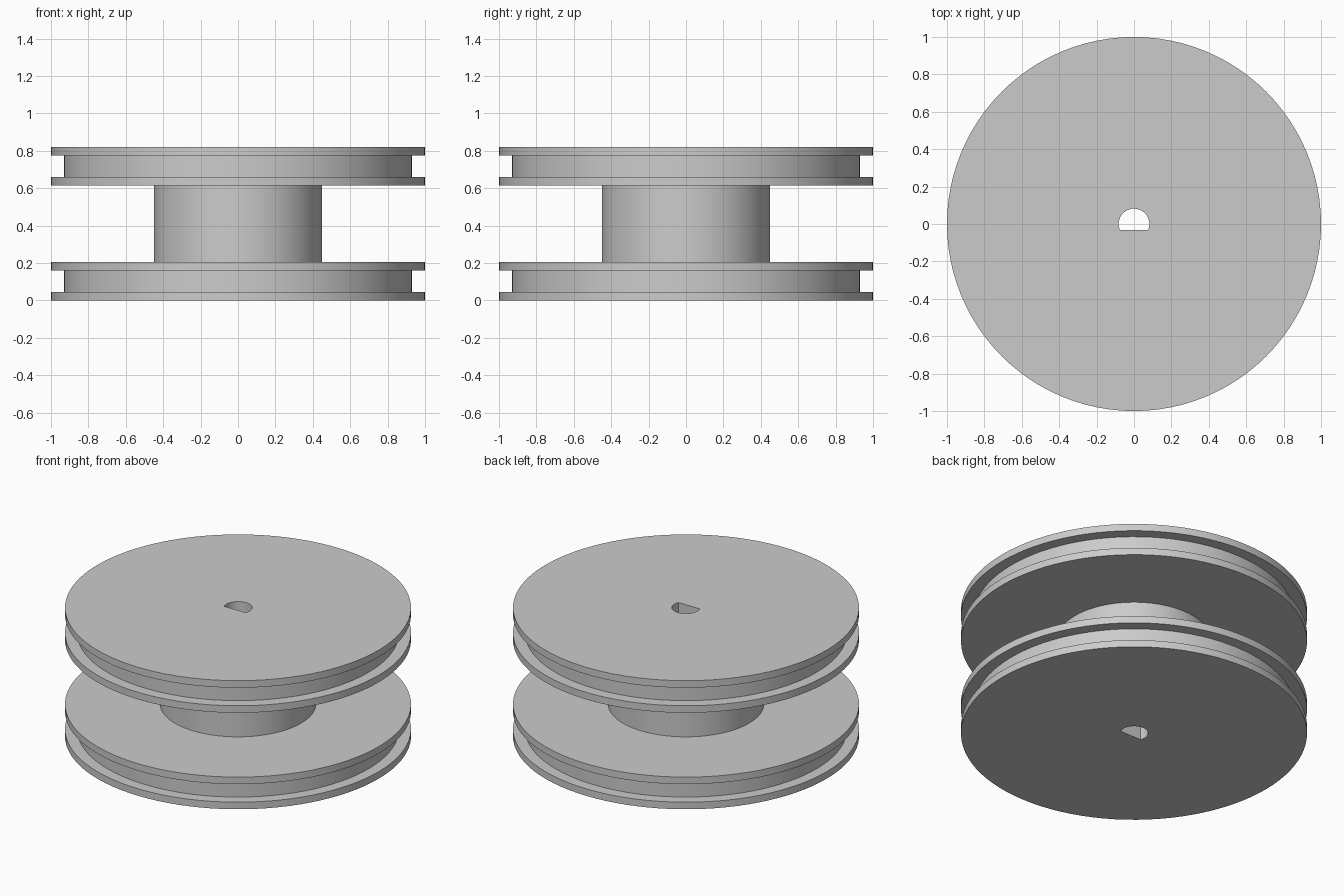
import bpy, bmesh, math

cube = bpy.data.objects.get("Cube")
if cube:
    bpy.data.objects.remove(cube, do_unlink=True)

SEGMENTS = 96
RIM, GROOVE, HUB, BORE = 1.0, 0.93, 0.45, 0.082
HEIGHT, WHEEL, LIP = 0.82, 0.205, 0.045

grey = bpy.data.materials.new("light grey")
grey.use_nodes = True
grey.diffuse_color = (0.6, 0.6, 0.6, 1)
grey.node_tree.nodes["Principled BSDF"].inputs["Base Color"].default_value = (0.6, 0.6, 0.6, 1)

# Lower grooved wheel and its mirror image, joined by the hub
lower = [(RIM, 0), (RIM, LIP), (GROOVE, LIP), (GROOVE, WHEEL - LIP),
         (RIM, WHEEL - LIP), (RIM, WHEEL), (HUB, WHEEL)]
outline = lower + [(r, HEIGHT - z) for r, z in reversed(lower)]

bm = bmesh.new()


def ring(radius, z, flat=-2):
    """Circle of vertices, cut off by a flat at the given y."""
    angles = [2 * math.pi * i / SEGMENTS for i in range(SEGMENTS)]
    return [bm.verts.new((radius * math.cos(a), max(radius * math.sin(a), flat), z))
            for a in angles]


# Turned outside, then the D-shaped shaft bore through the middle
flat = -BORE * math.sin(math.radians(22.5))
rings = [ring(r, z) for r, z in outline]
rings += [ring(BORE, HEIGHT, flat), ring(BORE, 0, flat)]
for a, b in zip(rings, rings[1:] + rings[:1]):
    for i in range(SEGMENTS):
        j = (i + 1) % SEGMENTS
        bm.faces.new((a[i], a[j], b[j], b[i]))
bmesh.ops.recalc_face_normals(bm, faces=bm.faces)

mesh = bpy.data.meshes.new("double_pulley")
bm.to_mesh(mesh)
bm.free()
mesh.materials.append(grey)
pulley = bpy.data.objects.new("double_pulley", mesh)
bpy.context.collection.objects.link(pulley)

# Smooth round walls with crisp rims
bpy.ops.object.select_all(action="DESELECT")
pulley.select_set(True)
bpy.context.view_layer.objects.active = pulley
bpy.ops.object.shade_smooth_by_angle(angle=math.radians(20))
